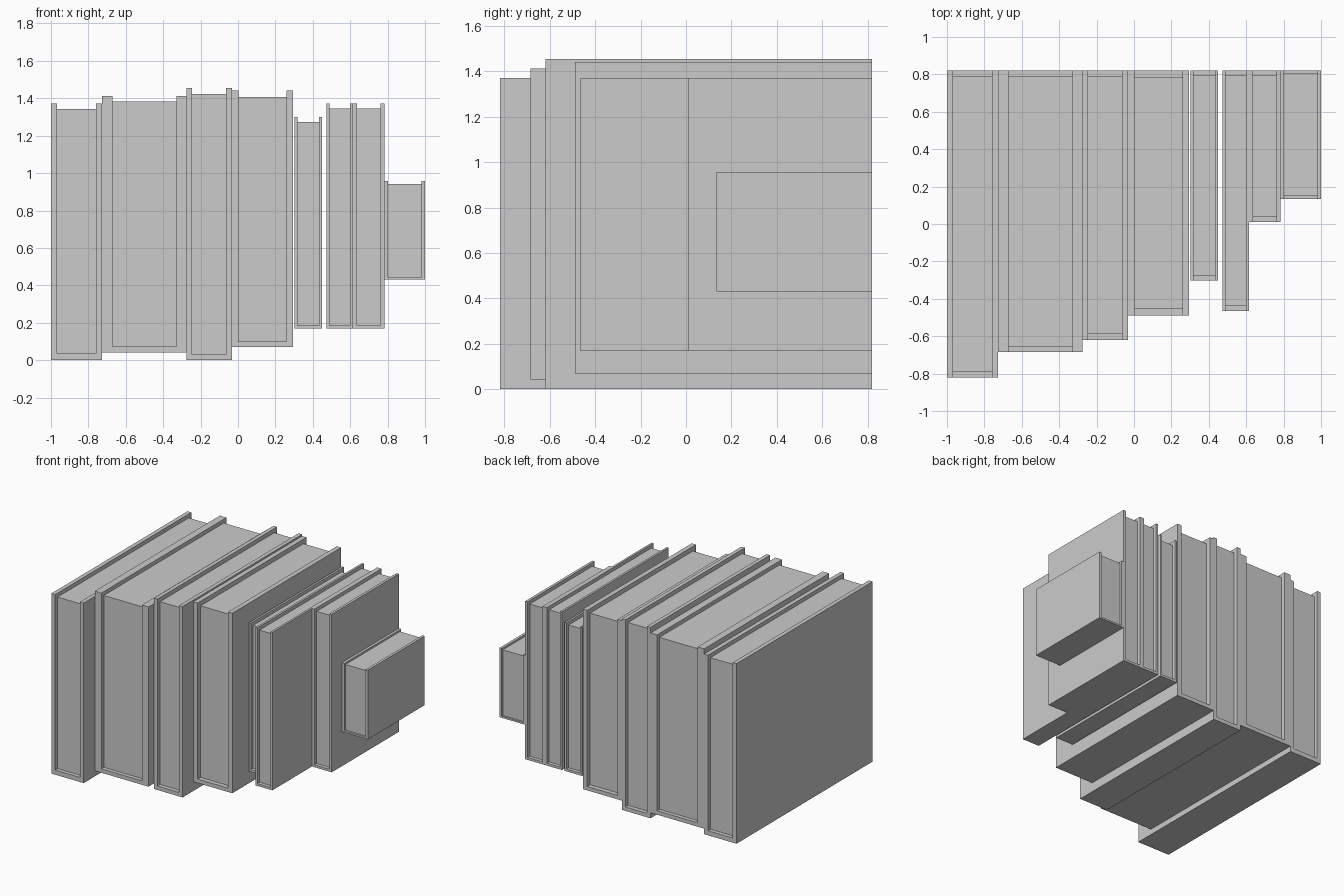
import bpy
import bmesh

if "Cube" in bpy.data.objects:
    bpy.data.objects.remove(bpy.data.objects["Cube"], do_unlink=True)

BACK = 0.82  # shared plane where all the books line up


def make_material(name, colour):
    mat = bpy.data.materials.new(name)
    mat.use_nodes = True
    mat.diffuse_color = colour
    mat.node_tree.nodes["Principled BSDF"].inputs["Base Color"].default_value = colour
    return mat


GREY = make_material("plain grey", (0.6, 0.6, 0.6, 1))


def extrude_profile(name, points, y0, y1):
    """Extrude a closed x-z outline along y."""
    bm = bmesh.new()
    face = bm.faces.new([bm.verts.new((x, y0, z)) for x, z in points])
    result = bmesh.ops.extrude_face_region(bm, geom=[face])
    moved = [v for v in result["geom"] if isinstance(v, bmesh.types.BMVert)]
    bmesh.ops.translate(bm, verts=moved, vec=(0, y1 - y0, 0))
    bmesh.ops.recalc_face_normals(bm, faces=bm.faces)
    mesh = bpy.data.meshes.new(name)
    bm.to_mesh(mesh)
    bm.free()
    mesh.materials.append(GREY)
    obj = bpy.data.objects.new(name, mesh)
    bpy.context.collection.objects.link(obj)
    return obj


def book(name, x0, x1, z0, z1, front, left, right, spine, inset):
    """Book standing on its spine: U-shaped cover with a recessed page block."""
    a, b, s = x0 + left, x1 - right, z0 + spine
    cover = [(x0, z0), (x1, z0), (x1, z1), (b, z1), (b, s), (a, s), (a, z1), (x0, z1)]
    extrude_profile(name + "_cover", cover, front, BACK)
    top = z1 - inset
    pages = [(a, s), (b, s), (b, top), (a, top)]
    extrude_profile(name + "_pages", pages, front + inset, BACK - inset)


# x range, z range, front y, cover thicknesses, spine thickness, page inset
book("large_book", -1.0, -0.727, 0.0, 1.372, -0.82, 0.032, 0.032, 0.035, 0.03)
book("thick_book", -0.727, -0.275, 0.042, 1.412, -0.685, 0.055, 0.055, 0.03, 0.03)
book("tall_book", -0.275, -0.033, 0.0, 1.455, -0.62, 0.03, 0.03, 0.03, 0.032)
book("medium_book", -0.033, 0.295, 0.07, 1.442, -0.49, 0.036, 0.036, 0.03, 0.035)
book("slim_book", 0.303, 0.45, 0.168, 1.3, -0.302, 0.016, 0.016, 0.018, 0.027)
book("narrow_book", 0.472, 0.615, 0.168, 1.372, -0.465, 0.016, 0.016, 0.018, 0.027)
book("short_book", 0.615, 0.782, 0.168, 1.372, 0.012, 0.02, 0.02, 0.018, 0.027)
book("small_book", 0.782, 1.0, 0.43, 0.957, 0.135, 0.02, 0.02, 0.013, 0.014)
